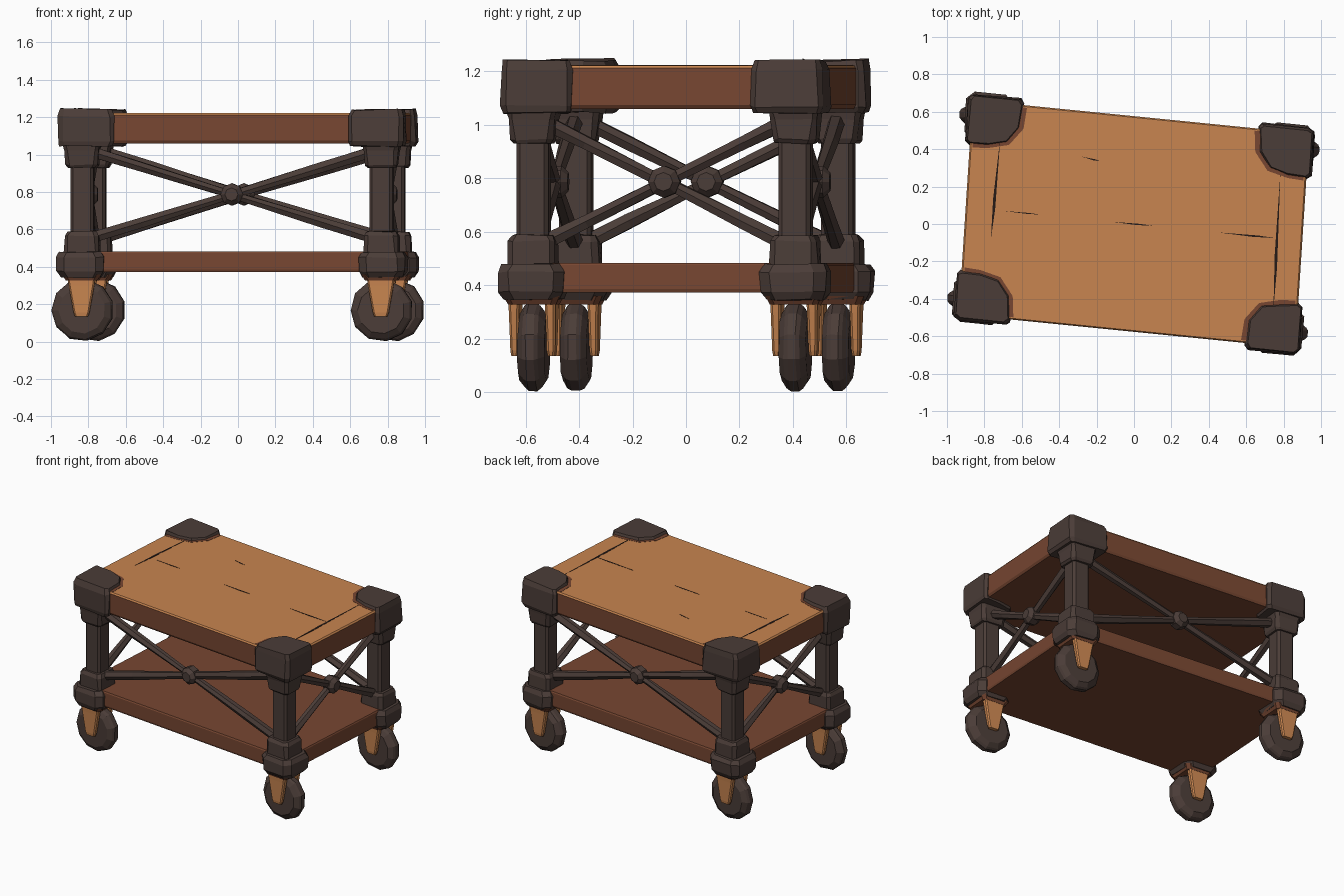
import bpy, bmesh, math, random
from mathutils import Matrix, Vector

if "Cube" in bpy.data.objects:
    bpy.data.objects.remove(bpy.data.objects["Cube"])

random.seed(4)

# The whole cart sits slightly skewed on the grid
SKEW = Matrix(((1, 0.065, 0, 0), (-0.1, 1, 0, 0), (0, 0, 1, 0), (0, 0, 0, 1)))


def material(name, rgb):
    m = bpy.data.materials.new(name)
    m.diffuse_color = (*rgb, 1)
    m.use_nodes = True
    m.node_tree.nodes["Principled BSDF"].inputs["Base Color"].default_value = m.diffuse_color
    return m


TAN = material("tan wood", (0.58, 0.235, 0.08))
BROWN = material("red brown wood", (0.185, 0.062, 0.031))
DARK = material("dark iron", (0.07, 0.046, 0.039))
BLACK = material("crack black", (0.018, 0.01, 0.008))


def finish(name, bm, mats, rule=None, jitter=0.0):
    for v in bm.verts:
        v.co += Vector([random.uniform(-jitter, jitter) for _ in range(3)])
    bmesh.ops.recalc_face_normals(bm, faces=bm.faces[:])
    if rule:
        for f in bm.faces:
            f.normal_update()
            f.material_index = rule(f)
    bm.transform(SKEW)
    me = bpy.data.meshes.new(name)
    bm.to_mesh(me)
    bm.free()
    for m in mats:
        me.materials.append(m)
    ob = bpy.data.objects.new(name, me)
    bpy.context.collection.objects.link(ob)
    return ob


def loft(name, rings, mats, rule=None, jitter=0.0):
    """Skin a stack of equal-length point rings and cap both ends."""
    bm = bmesh.new()
    vs = [[bm.verts.new(p) for p in ring] for ring in rings]
    n = len(vs[0])
    for a, b in zip(vs, vs[1:]):
        for i in range(n):
            bm.faces.new((a[i], a[(i + 1) % n], b[(i + 1) % n], b[i]))
    bm.faces.new(vs[0])
    bm.faces.new(vs[-1])
    return finish(name, bm, mats, rule, jitter)


def rect(cx, cy, hx, hy, z, c=0.02):
    """Rectangle outline with clipped corners."""
    pts = [(hx, hy - c), (hx - c, hy), (c - hx, hy), (-hx, hy - c),
           (-hx, c - hy), (c - hx, -hy), (hx - c, -hy), (hx, c - hy)]
    return [(cx + x, cy + y, z) for x, y in pts]


def stack(name, cx, cy, levels, mats, rule=None, jitter=0.0, c=0.02):
    return loft(name, [rect(cx, cy, hx, hy, z, c) for hx, hy, z in levels],
                mats, rule, jitter)


def rod(name, a, b, radii, sides=6, mat=DARK, jitter=0.0):
    """Round bar from a to b; radii is a list of (fraction, radius)."""
    a, b = Vector(a), Vector(b)
    q = (b - a).to_track_quat('Z', 'Y')
    rings = []
    for t, r in radii:
        mid = a.lerp(b, t)
        rings.append([mid + q @ Vector((r * math.cos(2 * math.pi * i / sides),
                                        r * math.sin(2 * math.pi * i / sides), 0))
                      for i in range(sides)])
    return loft(name, rings, [mat], jitter=jitter)


LX, LY = 0.80, 0.49

# Tabletop: tan upper face, red brown edges
stack("tabletop", 0, 0,
      [(0.89, 0.565, 1.06), (0.9, 0.573, 1.075), (0.9, 0.573, 1.212), (0.892, 0.566, 1.222)],
      [BROWN, TAN], lambda f: 1 if f.normal.z > 0.3 else 0)

# Lower shelf
stack("lower_shelf", 0, 0,
      [(0.88, 0.555, 0.372), (0.885, 0.56, 0.385), (0.885, 0.56, 0.475), (0.88, 0.555, 0.483)],
      [BROWN])

# Cracks and plank seams on the tabletop
cracks = [(-0.74, 0.385, -0.755, -0.155, 0.008), (0.76, 0.35, 0.77, -0.375, 0.008),
          (-0.30, 0.33, -0.20, 0.315, 0.004), (-0.12, 0, 0.10, 0, 0.004),
          (0.45, 0, 0.755, 0, 0.005), (-0.70, 0, -0.50, 0, 0.003)]
for x0, y0, x1, y1, w in cracks:
    a, b = Vector((x0, y0, 0)), Vector((x1, y1, 0))
    side = Vector((y0 - y1, x1 - x0, 0)).normalized() * w
    outline = [a, a.lerp(b, 0.6) - side, b, a.lerp(b, 0.7) + side]
    loft("tabletop_crack", [[p + Vector((0, 0, z)) for p in outline] for z in (1.219, 1.2235)],
         [BLACK])

# Corner cap outline (outer corner first), in the +x +y quadrant
CAP = [(0.925, 0.585), (0.90, 0.605), (0.645, 0.605), (0.625, 0.585),
       (0.635, 0.45), (0.70, 0.365), (0.80, 0.34), (0.905, 0.335), (0.925, 0.35)]
CC = Vector((0.79, 0.48))


def cap_ring(sx, sy, scale, z, tilt=0.0):
    ring = []
    for x, y in CAP:
        p = CC + (Vector((x, y)) - CC) * scale
        ring.append((p.x * sx, p.y * sy, z + tilt * (x - CC.x)))
    return ring


for sx in (-1, 1):
    for sy in (-1, 1):
        side = ("back" if sy > 0 else "front") + ("_right" if sx > 0 else "_left")
        x, y = LX * sx, LY * sy

        # Iron corner cap wrapping the tabletop
        loft("corner_cap_" + side,
             [cap_ring(sx, sy, 0.93, 1.045), cap_ring(sx, sy, 1.0, 1.07),
              cap_ring(sx, sy, 0.99, 1.205), cap_ring(sx, sy, 0.90, 1.243, 0.02)],
             [DARK], jitter=0.005)
        # Worn wood around the cap
        wear = [[(max(-0.885, min(0.885, p[0])), max(-0.56, min(0.56, p[1])), z)
                 for p in cap_ring(sx, sy, 1.1, z)] for z in (1.216, 1.2235)]
        loft("worn_rim_" + side, wear, [BROWN])

        # Leg with upper and lower collars
        stack("leg_" + side, x, y, [(0.062, 0.06, 0.38), (0.062, 0.06, 1.06)], [DARK], c=0.015)
        stack("upper_collar_" + side, x, y,
              [(0.075, 0.072, 0.93), (0.085, 0.08, 0.945), (0.092, 0.088, 1.02), (0.1, 0.095, 1.06)],
              [DARK], jitter=0.004)
        stack("lower_collar_" + side, x, y,
              [(0.094, 0.09, 0.46), (0.09, 0.087, 0.565), (0.078, 0.075, 0.588)],
              [DARK], jitter=0.004)
        stack("foot_block_" + side, x * 1.01, y,
              [(0.105, 0.105, 0.345), (0.123, 0.122, 0.375), (0.125, 0.125, 0.45), (0.11, 0.11, 0.48)],
              [DARK], jitter=0.004, c=0.04)

        # Caster plate, fork cheeks, axle and wheel
        stack("caster_plate_" + side, x, y, [(0.085, 0.09, 0.328), (0.105, 0.105, 0.36)], [BROWN])
        for s in (-1, 1):
            levels = [(0.035, 0.013, 0.135), (0.042, 0.016, 0.155),
                      (0.068, 0.019, 0.30), (0.075, 0.021, 0.345)]
            stack("caster_fork_" + side, x, y + s * 0.068, levels, [TAN], c=0.008)
        rod("caster_axle_" + side, (x, y - 0.07, 0.168), (x, y + 0.07, 0.168),
            [(0, 0.02), (1, 0.02)])
        rod("wheel_" + side, (x, y - 0.05, 0.168), (x, y + 0.05, 0.168),
            [(0, 0.125), (0.2, 0.156), (0.35, 0.166), (0.65, 0.166), (0.8, 0.156), (1, 0.125)],
            sides=11, jitter=0.002)

# Crossed braces with a round boss on each of the four sides
BAR = [(0, 0.033), (0.2, 0.03), (0.45, 0.024), (0.55, 0.024), (0.8, 0.03), (1, 0.033)]
sides = {"front": ((-LX, -LY), (LX, -LY)), "back": ((-LX, LY), (LX, LY)),
         "left": ((-LX, -LY), (-LX, LY)), "right": ((LX, -LY), (LX, LY))}
for name, (p, q) in sides.items():
    for lo, hi in ((0.54, 1.03), (1.03, 0.54)):
        rod("brace_" + name, (*p, lo), (*q, hi), BAR, jitter=0.003)
    mid = Vector(((p[0] + q[0]) / 2, (p[1] + q[1]) / 2, 0.787))
    out = Vector((mid.x, mid.y, 0)).normalized() * 0.05
    rod("brace_boss_" + name, mid - out, mid + out,
        [(0, 0.035), (0.25, 0.06), (0.75, 0.06), (1, 0.035)], sides=8)
